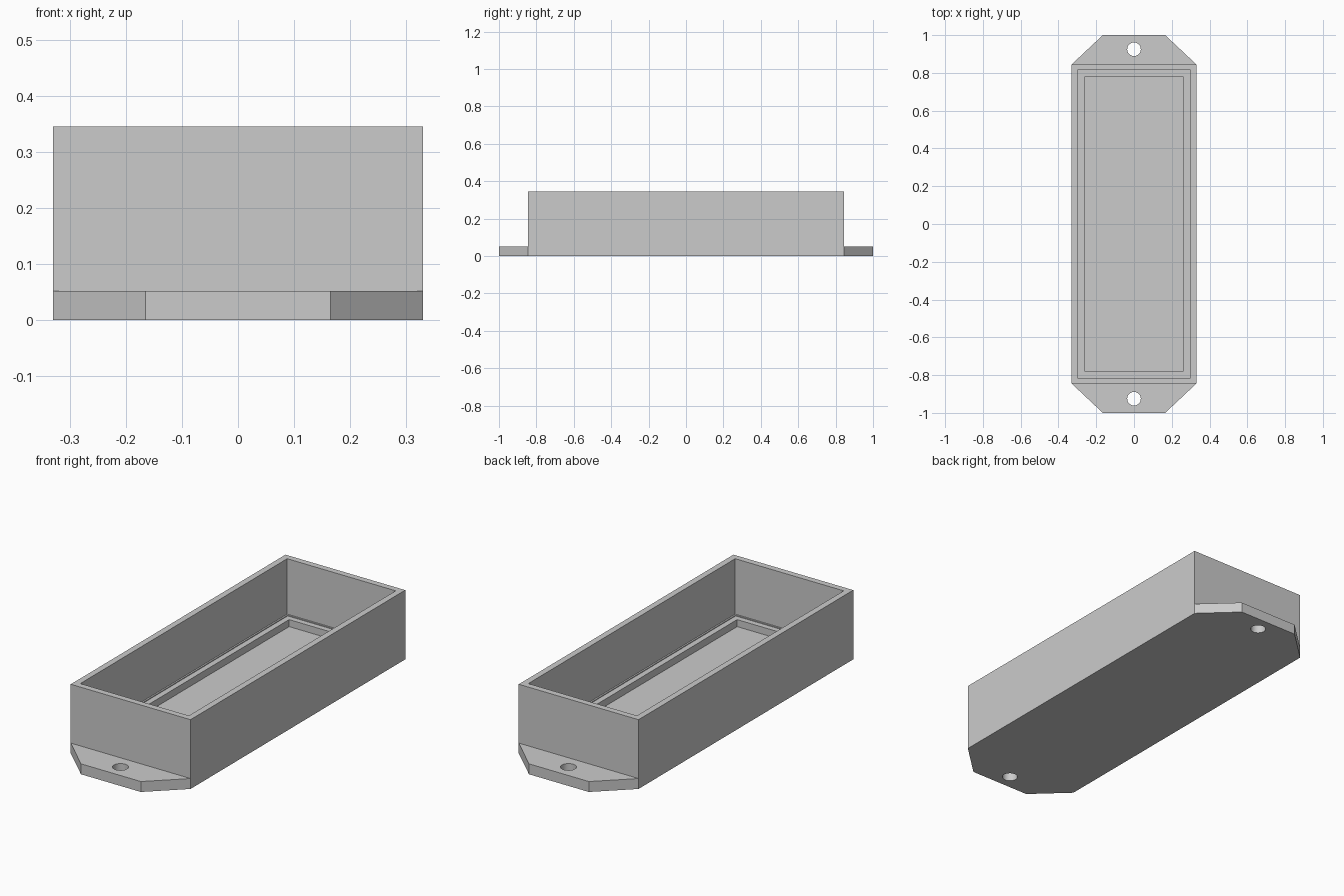
import bpy
import bmesh
from mathutils import Vector

old = bpy.data.objects.get("Cube")
if old:
    bpy.data.objects.remove(old, do_unlink=True)

# Main sizes
HALF_W, HALF_L, TAB_W, TAB_END = 0.33, 0.845, 0.165, 1.0
TAB_H, HEIGHT = 0.052, 0.345
HOLE_Y, HOLE_R = 0.925, 0.036

grey = bpy.data.materials.new("plain grey")
grey.use_nodes = True
grey.diffuse_color = (0.6, 0.6, 0.6, 1)
grey.node_tree.nodes["Principled BSDF"].inputs["Base Color"].default_value = (0.6, 0.6, 0.6, 1)


def finish(bm, name):
    bmesh.ops.recalc_face_normals(bm, faces=bm.faces[:])
    mesh = bpy.data.meshes.new(name)
    bm.to_mesh(mesh)
    bm.free()
    mesh.materials.append(grey)
    obj = bpy.data.objects.new(name, mesh)
    bpy.context.collection.objects.link(obj)
    return obj


def push(bm, face, dz):
    """Extrude a face straight up or down and return the moved face."""
    face = bmesh.ops.extrude_discrete_faces(bm, faces=[face])["faces"][0]
    bmesh.ops.translate(bm, verts=face.verts[:], vec=Vector((0, 0, dz)))
    return face


def inset(bm, face, width):
    bmesh.ops.inset_individual(bm, faces=[face], thickness=width, use_even_offset=True)
    return face


# Base plate outline with tapered mounting tabs, split at the tab roots
bm = bmesh.new()
corner = [(HALF_W, HALF_L), (TAB_W, TAB_END)]
outline = (corner + [(-x, y) for x, y in reversed(corner)]
           + [(-x, -y) for x, y in corner] + [(x, -y) for x, y in reversed(corner)])
bottom = [bm.verts.new((x, y, 0)) for x, y in outline]
top = [bm.verts.new((x, y, TAB_H)) for x, y in outline]
bm.faces.new(bottom[::-1])
for i in range(len(outline)):
    j = (i + 1) % len(outline)
    bm.faces.new((bottom[i], bottom[j], top[j], top[i]))
bm.faces.new(top[0:4])
bm.faces.new(top[4:8])
middle = bm.faces.new((top[0], top[3], top[4], top[7]))
bm.normal_update()

# Box walls, cavity, narrow lip, ledge and sunken floor
middle = push(bm, middle, HEIGHT - TAB_H)
for width, drop in ((0.031, 0.276), (0.008, 0.004), (0.028, 0.035)):
    middle = push(bm, inset(bm, middle, width), -drop)
box = finish(bm, "open_box")

# Screw holes through both tabs
for side in (-1, 1):
    bm = bmesh.new()
    bmesh.ops.create_cone(bm, cap_ends=True, segments=32,
                          radius1=HOLE_R, radius2=HOLE_R, depth=0.3)
    bmesh.ops.translate(bm, verts=bm.verts[:], vec=Vector((0, side * HOLE_Y, 0)))
    cutter = finish(bm, "hole_cutter")
    cutter.hide_render = True
    mod = box.modifiers.new("screw_hole", "BOOLEAN")
    mod.operation = "DIFFERENCE"
    mod.solver = "EXACT"
    mod.object = cutter
    bpy.ops.object.select_all(action="DESELECT")
    bpy.context.view_layer.objects.active = box
    box.select_set(True)
    bpy.ops.object.modifier_apply(modifier=mod.name)
    bpy.data.objects.remove(cutter, do_unlink=True)

bpy.ops.object.shade_smooth_by_angle(angle=0.52)
